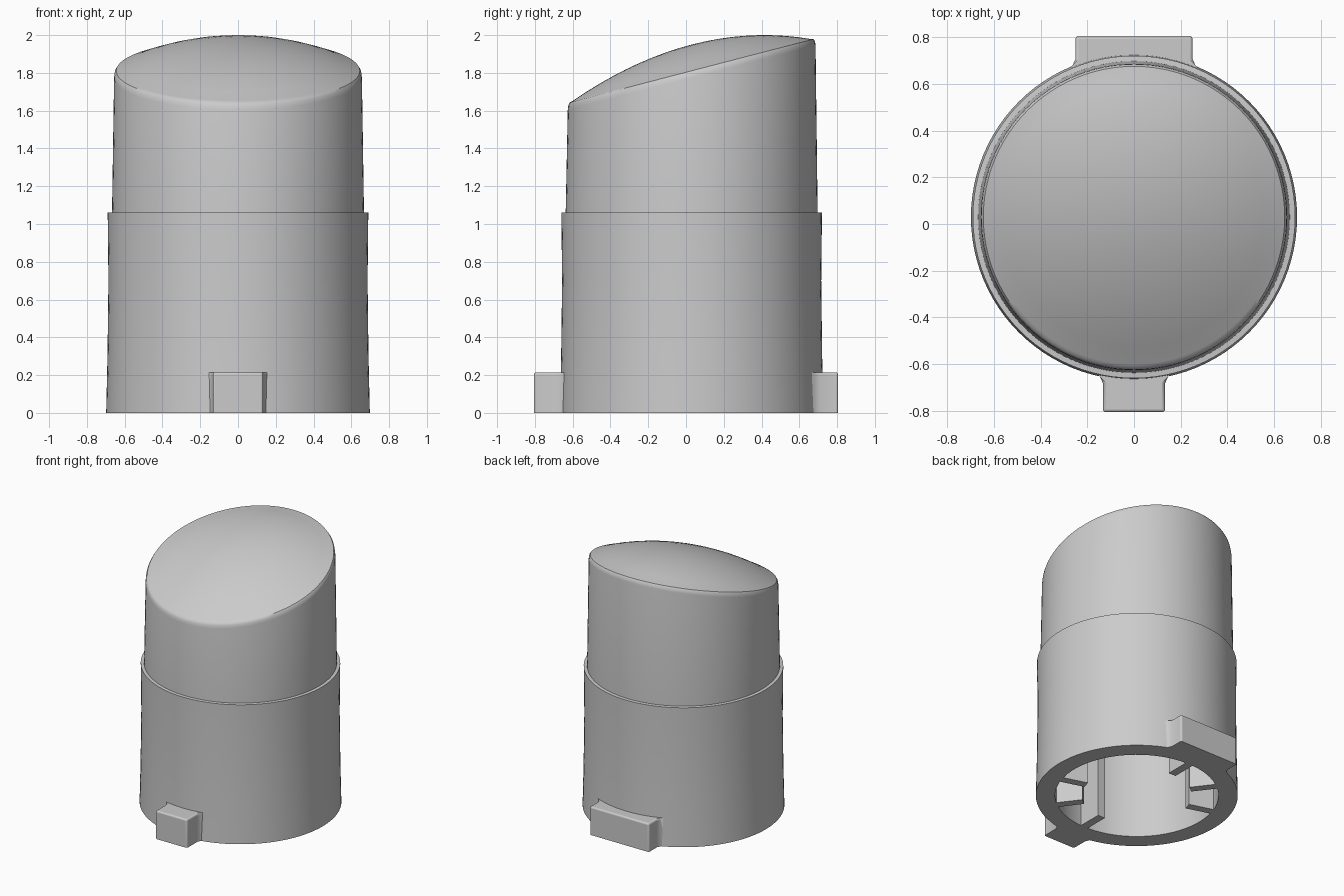
import bpy, bmesh, math
from mathutils import Matrix, Vector

if "Cube" in bpy.data.objects:
    bpy.data.objects.remove(bpy.data.objects["Cube"], do_unlink=True)

CY = 0.03        # body axis offset in y
SLOPE = 0.26     # tilt of the slanted crown
SEG = 96

grey = bpy.data.materials.new("plain grey")
grey.use_nodes = True
colour = (0.6, 0.6, 0.6, 1)
grey.diffuse_color = colour
grey.node_tree.nodes["Principled BSDF"].inputs["Base Color"].default_value = colour


def finish(name, bm, bevel=0):
    bmesh.ops.recalc_face_normals(bm, faces=bm.faces)
    me = bpy.data.meshes.new(name)
    bm.to_mesh(me)
    bm.free()
    me.materials.append(grey)
    ob = bpy.data.objects.new(name, me)
    bpy.context.collection.objects.link(ob)
    if bevel:
        mod = ob.modifiers.new("rounding", "BEVEL")
        mod.width, mod.segments = bevel, 4
        mod.limit_method = "WEIGHT"
    bpy.ops.object.select_all(action="DESELECT")
    bpy.context.view_layer.objects.active = ob
    ob.select_set(True)
    bpy.ops.object.shade_smooth_by_angle(angle=math.radians(35))
    return ob


def ring(bm, r, z, tilted):
    verts = []
    for i in range(SEG):
        a = math.tau * i / SEG
        x, y = r * math.cos(a), r * math.sin(a)
        verts.append(bm.verts.new((x, y + CY, z + SLOPE * y * tilted)))
    return verts


def dome(radius, base, rise, start, steps=9):
    radii = [start * (1 - i / steps) for i in range(steps)]
    return [(r, base + rise * (1 - (r / radius) ** 2), 1) for r in radii]


# Hollow body: outer wall, step, slanted dome, then the inside surface
outer = [(0.565, 0, 0), (0.698, 0, 0), (0.691, 0.3, 0), (0.686, 0.7, 0),
         (0.69, 1.06, 0), (0.667, 1.062, 0),
         (0.656, 1.775, 1), (0.653, 1.798, 1), (0.645, 1.811, 1)]
outer += dome(0.655, 1.805, 0.145, 0.63)
inner = [(0.565, 0, 0), (0.56, 1.0, 0), (0.555, 1.68, 1)]
inner += dome(0.555, 1.69, 0.13, 0.53)

bm = bmesh.new()
first = None
for profile, top in ((outer, 1.95), (inner, 1.82)):
    prev = first or ring(bm, *profile[0])
    first = prev
    for spec in profile[1:]:
        cur = ring(bm, *spec)
        for i in range(SEG):
            j = (i + 1) % SEG
            bm.faces.new((prev[i], prev[j], cur[j], cur[i]))
        prev = cur
    apex = bm.verts.new((0, CY, top))
    for i in range(SEG):
        bm.faces.new((prev[i], prev[(i + 1) % SEG], apex))
finish("cap_body", bm)


def tab(name, half, side, root, height=0.215):
    """Block on the rim, flaring where it meets the wall."""
    wall = math.sqrt(0.69 ** 2 - half ** 2) + side * CY
    right = [(half + 0.04, wall - 0.025), (half + 0.012, wall + 0.008),
             (half, wall + 0.035), (half, 0.805)]
    pts = [(x, y) for x, y in right] + [(-x, y) for x, y in reversed(right)]
    pts += [(-half, root), (half, root)]
    bm = bmesh.new()
    face = bm.faces.new([bm.verts.new((x, y * side, 0)) for x, y in pts])
    ext = bmesh.ops.extrude_face_region(bm, geom=[face])
    tops = [v for v in ext["geom"] if isinstance(v, bmesh.types.BMVert)]
    bmesh.ops.translate(bm, verts=tops, vec=Vector((0, 0, height)))
    layer = bm.edges.layers.float.new("bevel_weight_edge")
    for e in bm.edges:
        a, b = (v.co for v in e.verts)
        upper = min(a.z, b.z) > height - 0.01
        corner = abs(a.z - b.z) > 0.1 and abs(a.y) > 0.8
        if corner or (upper and max(abs(a.y), abs(b.y)) > wall + 0.02):
            e[layer] = 1
    finish(name, bm, 0.018)


tab("front_tab", 0.133, -1, 0.60)
tab("back_tab", 0.25, 1, 0.63)

# Inner ribs: two opposite groups of three
for group, offset in (("left", 180), ("right", 0)):
    for n, angle in enumerate((90, 127, 163)):
        bm = bmesh.new()
        bmesh.ops.create_cube(bm, size=1)
        bmesh.ops.scale(bm, vec=(0.2, 0.06, 1.1), verts=bm.verts)
        bmesh.ops.translate(bm, vec=(0.48, 0, 0.55), verts=bm.verts)
        turn = Matrix.Rotation(math.radians(angle + offset), 4, "Z")
        bmesh.ops.transform(bm, matrix=Matrix.Translation((0, CY, 0)) @ turn, verts=bm.verts)
        finish(f"inner_rib_{group}_{n + 1}", bm)
